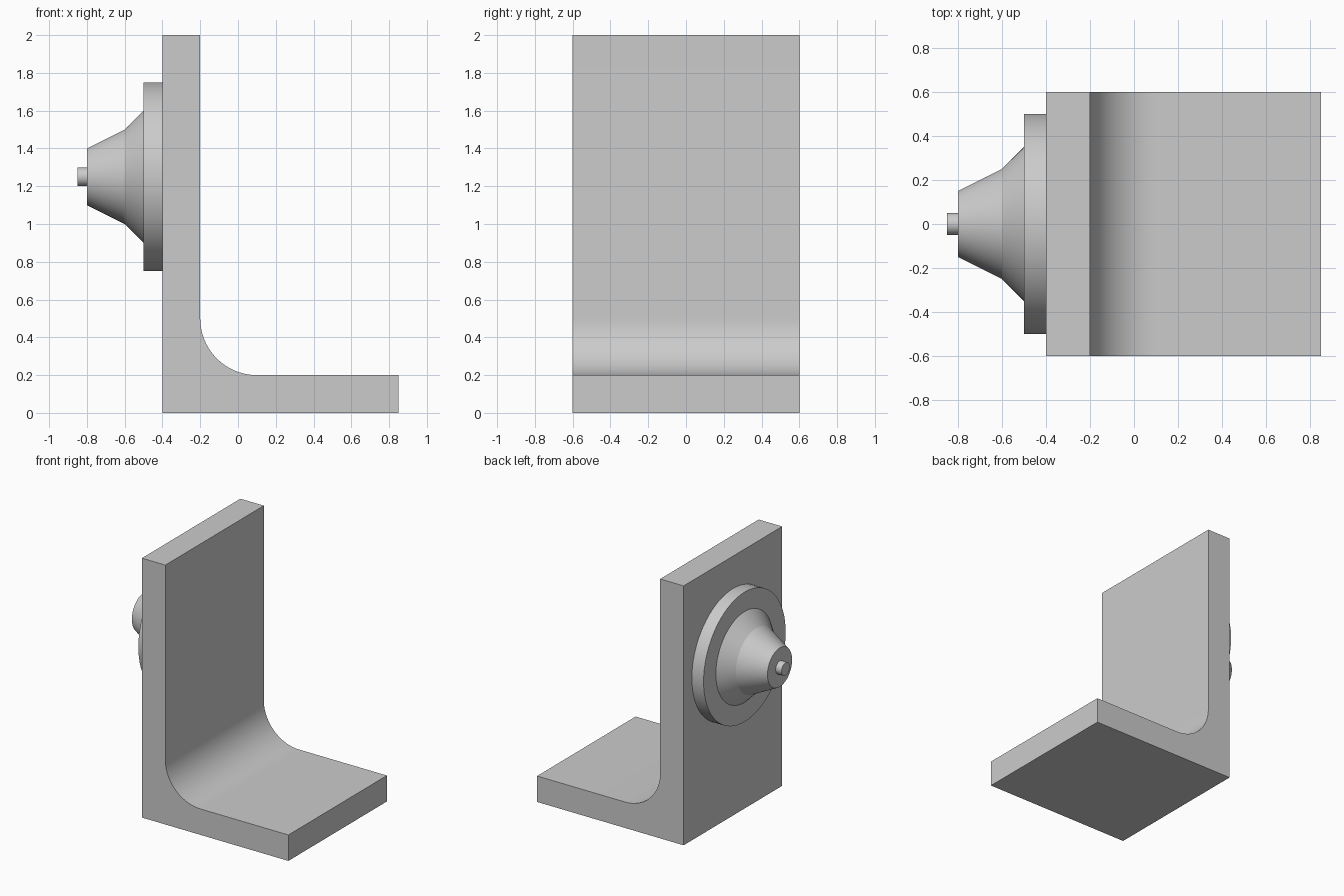
import bpy, bmesh
from math import sin, cos, pi, radians

if "Cube" in bpy.data.objects:
    bpy.data.objects.remove(bpy.data.objects["Cube"])

AXIS_Z = 1.25


def finish(bm, name):
    bmesh.ops.recalc_face_normals(bm, faces=bm.faces)
    mesh = bpy.data.meshes.new(name)
    bm.to_mesh(mesh)
    bm.free()
    ob = bpy.data.objects.new(name, mesh)
    bpy.context.collection.objects.link(ob)
    bpy.ops.object.select_all(action='DESELECT')
    ob.select_set(True)
    bpy.context.view_layer.objects.active = ob
    bpy.ops.object.shade_smooth_by_angle(angle=radians(15))
    return ob


def lathe(name, profile, sides=72):
    """Closed solid turned about the horizontal x axis; profile is (x, radius)."""
    bm = bmesh.new()
    rings = [[bm.verts.new((x, r * cos(2 * pi * i / sides), AXIS_Z + r * sin(2 * pi * i / sides)))
              for i in range(sides)] for x, r in profile]
    for a, b in zip(rings, rings[1:]):
        for i in range(sides):
            j = (i + 1) % sides
            bm.faces.new((a[i], a[j], b[j], b[i]))
    bm.faces.new(rings[0])
    bm.faces.new(rings[-1])
    return finish(bm, name)


# L-shaped bracket with a rounded inner corner
arc = [(0.1 + 0.3 * cos(pi + pi / 2 * i / 24), 0.5 + 0.3 * sin(pi + pi / 2 * i / 24))
       for i in range(25)]
outline = [(-0.2, 2), *arc, (0.85, 0.2), (0.85, 0), (-0.4, 0), (-0.4, 2)]
bm = bmesh.new()
face = bm.faces.new([bm.verts.new((x, -0.6, z)) for x, z in outline])
ext = bmesh.ops.extrude_face_region(bm, geom=[face], use_keep_orig=True)
bmesh.ops.translate(bm, vec=(0, 1.2, 0),
                    verts=[v for v in ext['geom'] if isinstance(v, bmesh.types.BMVert)])
finish(bm, "angle_bracket")

# Turned parts on the back of the upright
lathe("mounting_flange", [(-0.4, 0.5), (-0.5, 0.5)])
lathe("tapered_hub", [(-0.5, 0.35), (-0.6, 0.25), (-0.8, 0.15)])
lathe("centre_pin", [(-0.8, 0.05), (-0.85, 0.05)], 48)
